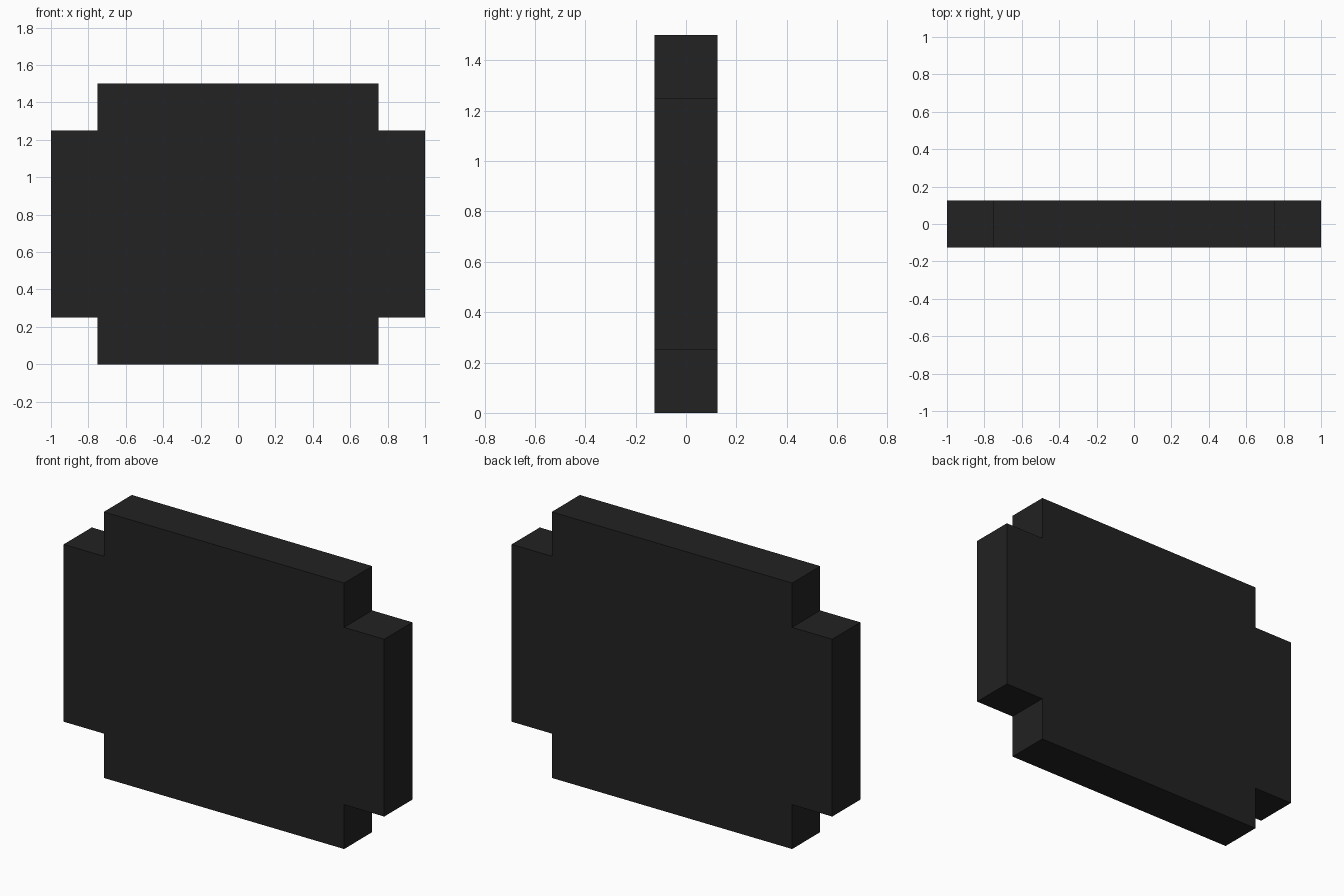
import bpy
import bmesh

if "Cube" in bpy.data.objects:
    bpy.data.objects.remove(bpy.data.objects["Cube"])

# Flat charcoal colour
charcoal = bpy.data.materials.new("charcoal")
charcoal.diffuse_color = (0.016, 0.016, 0.016, 1.0)
charcoal.use_nodes = True
charcoal.node_tree.nodes["Principled BSDF"].inputs["Base Color"].default_value = charcoal.diffuse_color

HALF_DEPTH = 0.125

# Upper right quarter of the notched outline, around the slab centre (x, z)
quarter = [(1.0, 0.5), (0.75, 0.5), (0.75, 0.75)]

# Mirror the quarter into a full counter-clockwise outline
right_to_left = quarter + [(-x, z) for x, z in reversed(quarter)]
outline = right_to_left + [(-x, -z) for x, z in right_to_left]

# Notched slab: front face extruded to the back
bm = bmesh.new()
front = bm.faces.new([bm.verts.new((x, -HALF_DEPTH, z + 0.75)) for x, z in outline])
extruded = bmesh.ops.extrude_face_region(bm, geom=[front], use_keep_orig=True)
back = [v for v in extruded["geom"] if isinstance(v, bmesh.types.BMVert)]
bmesh.ops.translate(bm, verts=back, vec=(0, 2 * HALF_DEPTH, 0))
bmesh.ops.recalc_face_normals(bm, faces=bm.faces)

mesh = bpy.data.meshes.new("notched_slab")
bm.to_mesh(mesh)
bm.free()
mesh.materials.append(charcoal)
slab = bpy.data.objects.new("notched_slab", mesh)
bpy.context.collection.objects.link(slab)
